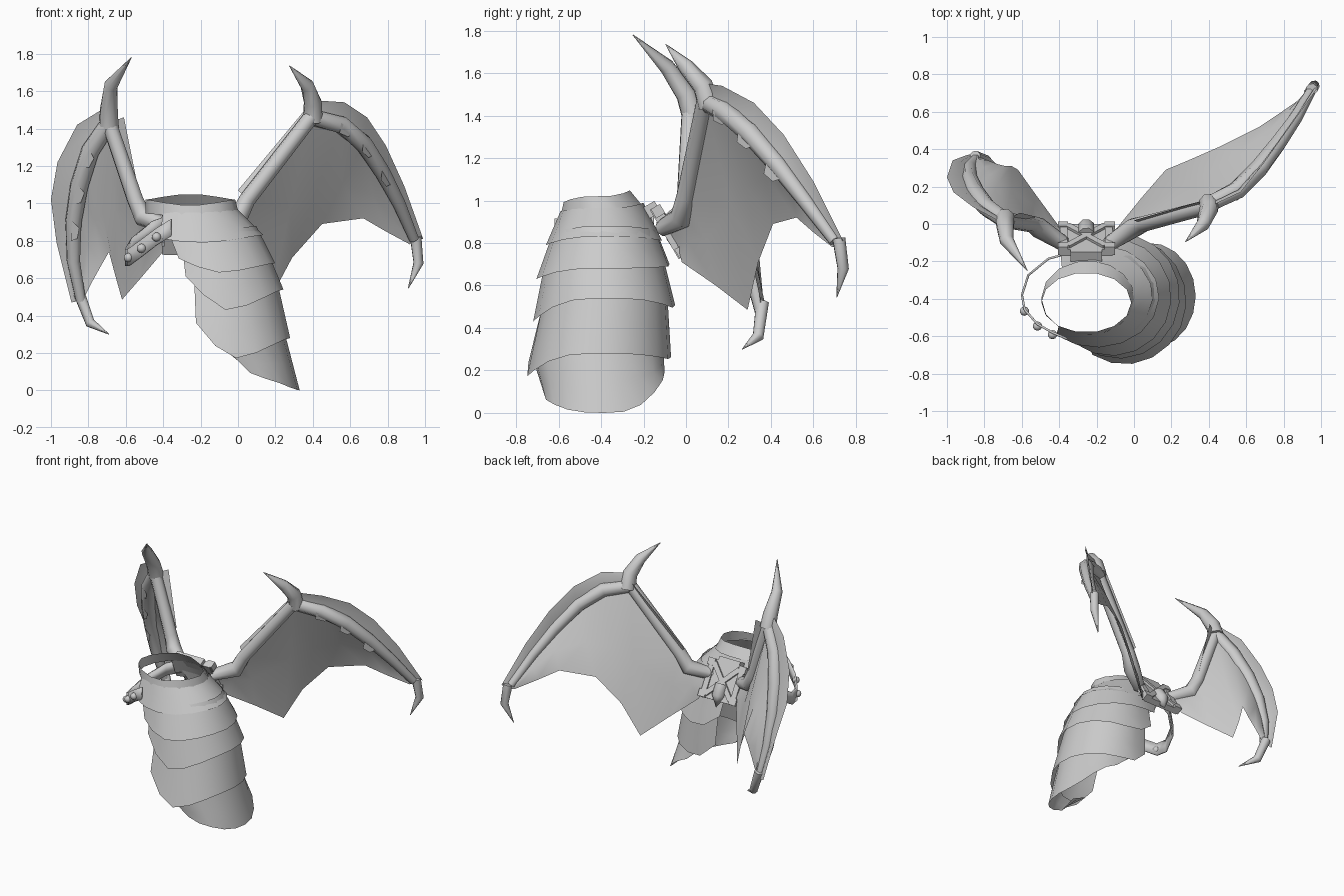
import bpy, bmesh, math
from mathutils import Vector, Matrix

cube = bpy.data.objects.get("Cube")
if cube:
    bpy.data.objects.remove(cube, do_unlink=True)

grey = bpy.data.materials.new("plain_grey")
grey.use_nodes = True
grey.diffuse_color = (0.6, 0.6, 0.6, 1)
grey.node_tree.nodes["Principled BSDF"].inputs["Base Color"].default_value = (0.6, 0.6, 0.6, 1)


def finish(name, bm, angle=40):
    bmesh.ops.recalc_face_normals(bm, faces=bm.faces)
    mesh = bpy.data.meshes.new(name)
    bm.to_mesh(mesh)
    bm.free()
    mesh.materials.append(grey)
    ob = bpy.data.objects.new(name, mesh)
    bpy.context.collection.objects.link(ob)
    bpy.ops.object.select_all(action='DESELECT')
    ob.select_set(True)
    bpy.context.view_layer.objects.active = ob
    bpy.ops.object.shade_smooth_by_angle(angle=math.radians(angle))
    return ob


def loft(name, rows, closed=False, caps=False, angle=40):
    """Skin a list of equally long point rows."""
    bm = bmesh.new()
    grid = [[bm.verts.new(p) for p in row] for row in rows]
    n = len(grid[0])
    for a, b in zip(grid, grid[1:]):
        for i in range(n if closed else n - 1):
            j = (i + 1) % n
            bm.faces.new((a[i], a[j], b[j], b[i]))
    if caps:
        bm.faces.new(grid[0])
        bm.faces.new(grid[-1])
    bmesh.ops.remove_doubles(bm, verts=bm.verts, dist=0.0005)
    return finish(name, bm, angle)


def tube(name, path, radii, sides=8):
    """Tapered round limb along a path."""
    pts = [Vector(p) for p in path]
    rows = []
    for i, p in enumerate(pts):
        d = (pts[min(i + 1, len(pts) - 1)] - pts[max(i - 1, 0)]).normalized()
        u = d.cross(Vector((0.3, 1, 0.1))).normalized()
        v = d.cross(u)
        turn = [math.tau * k / sides for k in range(sides)]
        rows.append([p + radii[i] * (u * math.cos(t) + v * math.sin(t)) for t in turn])
    return loft(name, rows, closed=True, caps=True, angle=60)


def box(name, size, place):
    bm = bmesh.new()
    bmesh.ops.create_cube(bm, size=1)
    bm.transform(place @ Matrix.Diagonal((*size, 1)))
    return finish(name, bm)


def ball(name, radius, place):
    bm = bmesh.new()
    bmesh.ops.create_icosphere(bm, subdivisions=2, radius=radius)
    bm.transform(place)
    return finish(name, bm)


# --- Layered sleeve: each edge is an oval that dips front and back and rises at its open ends
def oval(edge, start, end, steps, shrink=1.0, lift=0.0, rise=0.0):
    cx, cy, rx, ry, side, front, back = edge
    row = []
    for k in range(steps + 1):
        t = math.radians(start + (end - start) * k / steps)
        c, s = math.cos(t), math.sin(t)
        z = side + ((front if s < 0 else back) - side) * abs(s) ** 3 + rise * max(0, -c)
        row.append(Vector((cx + rx * shrink * c, cy + ry * shrink * s, z + lift)))
    return row


rim = (-0.255, -0.42, 0.24, 0.16, 1.02, 0.99, 1.05)
neck = (-0.245, -0.395, 0.25, 0.2, 0.945, 0.93, 0.97)
loft("collar", [oval(rim, 0, 360, 14), oval(neck, 0, 360, 14)])

edges = [
    (-0.2, -0.385, 0.335, 0.275, 0.83, 0.79, 0.81),
    (-0.12, -0.39, 0.32, 0.315, 0.68, 0.63, 0.69),
    (-0.08, -0.385, 0.325, 0.335, 0.54, 0.43, 0.49),
    (-0.05, -0.41, 0.33, 0.34, 0.28, 0.17, 0.25),
    (0.08, -0.385, 0.25, 0.285, 0.0, 0.07, 0.17),
]
spans = [(-130, 125), (-128, 118), (-128, 115), (-122, 112), (-112, 112)]
rises = [0.0, 0.08, 0.2, 0.28, 0.4]
above = neck
for i, (edge, (a, b), rise) in enumerate(zip(edges, spans, rises)):
    top = oval(above, a, b, 12, 0.89 if i else 0.98, 0.05 if i else 0.02, rise * 0.3)
    low = oval(edge, a, b, 12, rise=rise)
    loft(f"sleeve_plate_{i + 1}", [top, [p.lerp(q, 0.55) for p, q in zip(top, low)], low])
    above = edge

# --- Riveted strap on the open side
strap = [(-0.36, -0.62, 0.87), (-0.44, -0.585, 0.82), (-0.52, -0.54, 0.76), (-0.59, -0.46, 0.71),
         (-0.605, -0.38, 0.71), (-0.57, -0.27, 0.77), (-0.46, -0.18, 0.86), (-0.35, -0.15, 0.9)]
half = Vector((0, 0, 0.045))
band = loft("strap", [[Vector(p) - half for p in strap], [Vector(p) + half for p in strap]])
band.modifiers.new("thickness", 'SOLIDIFY').thickness = 0.012
for i, p in enumerate(strap[1:4]):
    ball(f"strap_rivet_{i + 1}", 0.025, Matrix.Translation(Vector(p) + Vector((0.004, -0.006, 0))))

# --- Tilted buckle between the wings
buckle = Matrix.Translation((-0.255, -0.085, 0.85)) @ Matrix.Rotation(0.53, 4, 'X')
at = lambda x, y, z: buckle @ Matrix.Translation((x, y, z))
box("buckle_plate", (0.2, 0.04, 0.27), at(0, 0, 0))
box("buckle_top_block", (0.17, 0.06, 0.06), at(0, -0.01, 0.13))
for side in (-1, 1):
    box("buckle_cross_bar", (0.035, 0.03, 0.3), at(0, 0.02, 0) @ Matrix.Rotation(side * 0.75, 4, 'Y'))
    box("buckle_side_rail", (0.04, 0.05, 0.27), at(side * 0.12, 0.005, 0))
    for z in (-0.11, 0.11):
        box("buckle_corner", (0.055, 0.05, 0.05), at(side * 0.125, 0.01, z))
tube("buckle_hook", [at(0, y, z).translation for y, z in ((0.02, -0.02), (0.025, -0.1), (0.01, -0.18))],
     (0.045, 0.045, 0.0))


# --- Wings
def wing(side, arm, claw, finger, fin, tip, web, flap):
    V = lambda pts: [Vector(p) for p in pts]
    arm, claw, finger, fin, tip, web, flap = map(V, (arm, claw, finger, fin, tip, web, flap))
    tube(side + "_wing_arm", arm, (0.04, 0.055, 0.045, 0.042))
    tube(side + "_wing_top_claw", claw, (0.055, 0.05, 0.038, 0.002))
    tube(side + "_wing_finger", finger, (0.045, 0.05, 0.05, 0.045, 0.037, 0.028))
    tube(side + "_wing_tip_claw", tip, (0.032, 0.028, 0.002))
    # skin stretched from the bones to the ragged lower rim
    bones = arm + finger[1:]
    rim_points = web[:1] + web
    sag = Vector((0, 0.025, 0))
    middle = [p.lerp(q, 0.5) + sag for p, q in zip(bones, rim_points)]
    loft(side + "_wing_membrane", [bones, middle, rim_points], angle=60)
    # thin leading-edge sheets
    ridge = [p.lerp(q, 0.55) + Vector((0, 0.01, 0)) for p, q in zip(finger, fin)]
    loft(side + "_wing_finger_fin", [finger, ridge, fin])
    loft(side + "_wing_arm_flap", [arm[2:], flap])
    # small pointed scales along the finger
    for i in range(1, 4):
        along = (finger[i + 1] - finger[i]).normalized()
        out = (fin[i] - finger[i]).normalized()
        p = finger[i] + Vector((0, -0.055, 0)) - out * 0.01
        bm = bmesh.new()
        corners = (p - out * 0.035, p + along * 0.07 - out * 0.02, p + along * 0.12 + out * 0.03, p + out * 0.02)
        bm.faces.new([bm.verts.new(c) for c in corners])
        finish(f"{side}_wing_scale_{i}", bm)


wing("left",
     arm=[(-0.14, -0.11, 0.87), (0.0, -0.02, 0.92), (0.05, 0.0, 1.02), (0.39, 0.09, 1.46)],
     claw=[(0.4, 0.11, 1.44), (0.4, 0.08, 1.54), (0.37, 0.0, 1.63), (0.275, -0.095, 1.735)],
     finger=[(0.39, 0.1, 1.46), (0.55, 0.18, 1.42), (0.67, 0.3, 1.32), (0.77, 0.43, 1.17),
             (0.86, 0.56, 1.0), (0.94, 0.7, 0.81)],
     fin=[(0.42, 0.1, 1.55), (0.57, 0.17, 1.54), (0.69, 0.32, 1.46), (0.79, 0.46, 1.31),
          (0.89, 0.6, 1.09), (0.99, 0.74, 0.81)],
     tip=[(0.95, 0.72, 0.82), (0.965, 0.74, 0.68), (0.91, 0.71, 0.545)],
     web=[(-0.09, -0.02, 0.71), (0.04, 0.14, 0.6), (0.17, 0.29, 0.485), (0.29, 0.34, 0.71),
          (0.45, 0.41, 0.89), (0.67, 0.52, 0.92), (0.79, 0.6, 0.85), (0.92, 0.69, 0.78)],
     flap=[(0.0, 0.02, 1.07), (0.35, 0.12, 1.49)])

wing("right",
     arm=[(-0.37, -0.11, 0.87), (-0.51, -0.02, 0.93), (-0.55, 0.0, 1.02), (-0.69, 0.02, 1.43)],
     claw=[(-0.69, 0.03, 1.41), (-0.69, 0.0, 1.5), (-0.68, -0.09, 1.63), (-0.57, -0.25, 1.78)],
     finger=[(-0.69, 0.02, 1.43), (-0.79, 0.09, 1.28), (-0.85, 0.17, 1.09), (-0.88, 0.24, 0.9),
             (-0.88, 0.3, 0.69), (-0.84, 0.35, 0.48)],
     fin=[(-0.73, 0.02, 1.5), (-0.86, 0.09, 1.42), (-0.965, 0.17, 1.22), (-1.0, 0.25, 1.02),
          (-0.97, 0.34, 0.79), (-0.89, 0.37, 0.47)],
     tip=[(-0.85, 0.36, 0.52), (-0.79, 0.34, 0.36), (-0.69, 0.265, 0.3)],
     web=[(-0.41, 0.0, 0.73), (-0.52, 0.15, 0.6), (-0.62, 0.29, 0.485), (-0.655, 0.31, 0.61),
          (-0.69, 0.31, 0.74), (-0.73, 0.32, 0.67), (-0.78, 0.34, 0.58), (-0.83, 0.36, 0.48)],
     flap=[(-0.53, 0.04, 1.06), (-0.61, 0.06, 1.46)])
